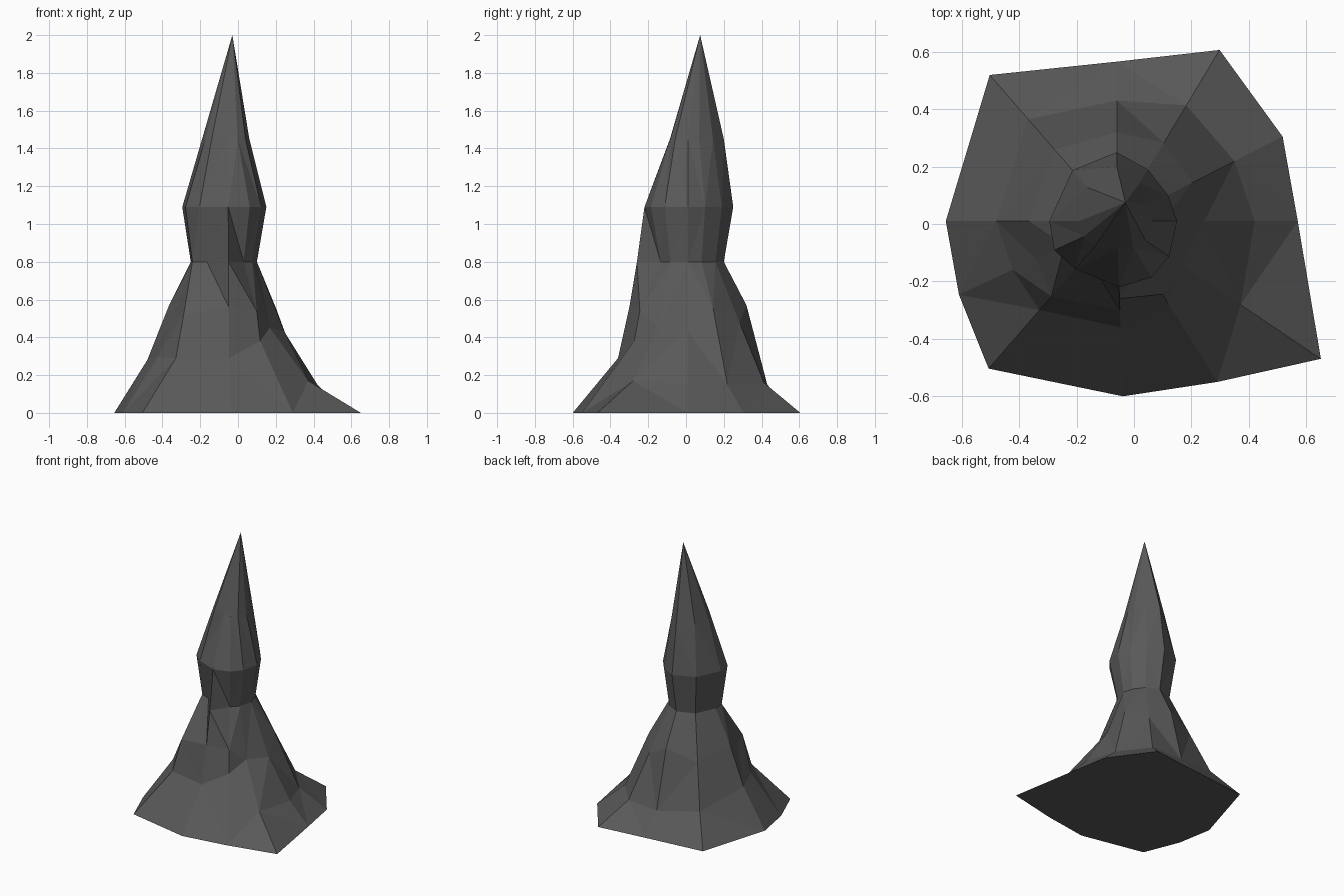
import bpy, bmesh, math

if "Cube" in bpy.data.objects:
    bpy.data.objects.remove(bpy.data.objects["Cube"])

# Directions of the ridges around the spire's axis, in degrees
ANGLES = [0, 27, 59, 90, 131, 180, 205, 229, 272, 302, 326]
AXIS = (-0.06, 0.01)
APEX = (-0.03, 0.075, 2.0)

# Each ring: distance of every ridge from the axis, then its height(s)
RINGS = [
    # foot
    ([.63, .648, .695, .555, .674, .595, .606, .68, .61, .66, .857], 0.0),
    # skirt
    ([.48, .46, .47, .42, .47, .42, .40, .41, .37, .335, .52],
     [.15, .15, .16, .15, .20, .28, .30, .29, .29, .38, .17]),
    # ledge
    ([.305, .295, .318, .31, .33, .305, .31, .347, .31, .30, .275],
     [.43, .55, .48, .57, .50, .57, .50, .52, .56, .54, .45]),
    # neck, with the front rib standing out
    ([.16, .16, .17, .19, .19, .19, .20, .16, .27, .17, .165], 0.8),
    # shoulder
    ([.21, .20, .21, .24, .235, .235, .24, .22, .23, .23, .22], 1.09),
    # upper spike
    ([.12, .13, .155, .19, .156, .13, .125, .12, .095, .11, .12], 1.45),
]

rock = bpy.data.materials.new("dark grey rock")
rock.diffuse_color = (0.1, 0.1, 0.1, 1)
rock.use_nodes = True
rock.node_tree.nodes["Principled BSDF"].inputs["Base Color"].default_value = rock.diffuse_color

bm = bmesh.new()
n = len(ANGLES)
levels = []
for radii, z in RINGS:
    heights = z if isinstance(z, list) else [z] * n
    levels.append([bm.verts.new((AXIS[0] + r * math.cos(math.radians(a)),
                                 AXIS[1] + r * math.sin(math.radians(a)), h))
                   for a, r, h in zip(ANGLES, radii, heights)])

# Underside, sides and pointed tip
bm.faces.new(levels[0][::-1])
for low, high in zip(levels, levels[1:]):
    for i in range(n):
        j = (i + 1) % n
        bm.faces.new((low[i], low[j], high[j], high[i]))
tip = bm.verts.new(APEX)
for i in range(n):
    bm.faces.new((levels[-1][i], levels[-1][(i + 1) % n], tip))
bmesh.ops.triangulate(bm, faces=bm.faces[:], quad_method='SHORT_EDGE')
bmesh.ops.recalc_face_normals(bm, faces=bm.faces[:])

mesh = bpy.data.meshes.new("rock_spire")
bm.to_mesh(mesh)
bm.free()
mesh.materials.append(rock)
spire = bpy.data.objects.new("rock_spire", mesh)
bpy.context.collection.objects.link(spire)
